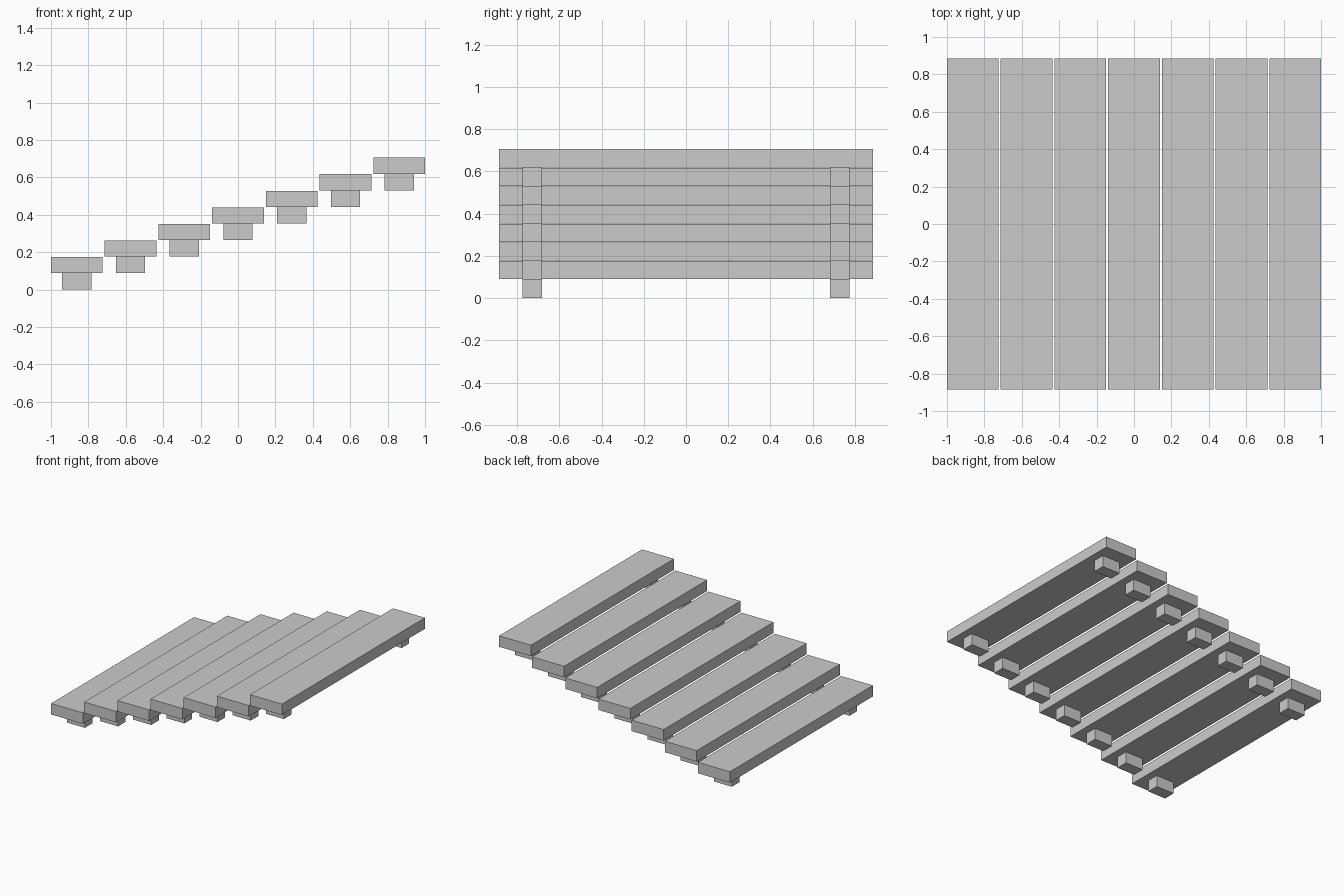
import bpy

if "Cube" in bpy.data.objects:
    bpy.data.objects.remove(bpy.data.objects["Cube"])

COUNT = 7
TREAD = (0.276, 1.77, 0.086)
FOOT = (0.156, 0.094, 0.0895)
PITCH = (2.0 - TREAD[0]) / (COUNT - 1)
RISE = 0.0883
FOOT_Y = 0.728


def box(name, center, size):
    bpy.ops.mesh.primitive_cube_add(size=1, location=center)
    ob = bpy.context.object
    ob.name = name
    ob.scale = size
    bpy.ops.object.transform_apply(location=False, rotation=False, scale=True)
    return ob


# Rising row of planks, each resting on a pair of short support blocks
for i in range(COUNT):
    x = -1.0 + TREAD[0] / 2 + i * PITCH
    z = i * RISE
    box(f"step_plank_{i + 1}", (x, 0, z + FOOT[2] + TREAD[2] / 2), TREAD)
    for side, label in ((-1, "front"), (1, "back")):
        box(f"{label}_support_{i + 1}", (x, side * FOOT_Y, z + FOOT[2] / 2), FOOT)
